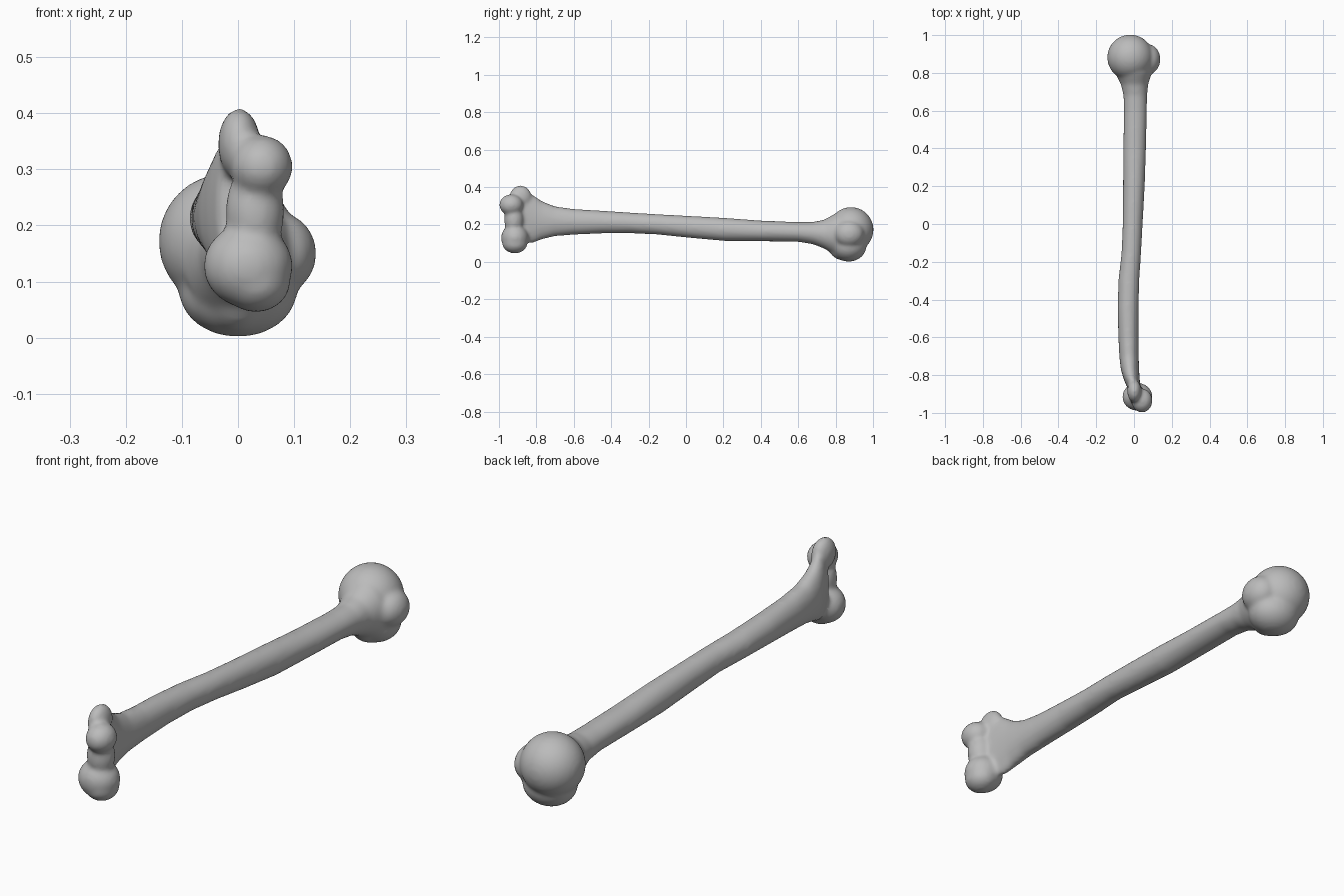
import bpy, bmesh, math
from mathutils import Matrix, Vector

old = bpy.data.objects.get("Cube")
if old:
    bpy.data.objects.remove(old, do_unlink=True)

mat = bpy.data.materials.new("bone grey")
mat.use_nodes = True
grey = (0.5, 0.5, 0.5, 1)
mat.diffuse_color = grey
mat.node_tree.nodes["Principled BSDF"].inputs["Base Color"].default_value = grey

bm = bmesh.new()


def loft(sections, n=32):
    """Closed tube along y through ellipses given as (y, left, right, bottom, top)."""
    rings = []
    for y, x0, x1, z0, z1 in sections:
        ring = []
        for i in range(n):
            a = 2 * math.pi * i / n
            ring.append(bm.verts.new(((x0 + x1) / 2 + (x1 - x0) / 2 * math.cos(a), y,
                                      (z0 + z1) / 2 + (z1 - z0) / 2 * math.sin(a))))
        rings.append(ring)
    for a, b in zip(rings, rings[1:]):
        for i in range(n):
            j = (i + 1) % n
            bm.faces.new((a[i], b[i], b[j], a[j]))
    bm.faces.new(rings[0])
    bm.faces.new(rings[-1][::-1])


def blob(center, radii, tilt=0, axis='Y'):
    """Ellipsoid lobe."""
    m = (Matrix.Translation(center) @ Matrix.Rotation(math.radians(tilt), 4, axis)
         @ Matrix.Diagonal((*radii, 1)))
    bmesh.ops.create_uvsphere(bm, u_segments=32, v_segments=20, radius=1, matrix=m)


# Shaft, flaring into both ends
loft([(-0.87, -0.035, 0.035, 0.10, 0.37), (-0.82, -0.055, 0.03, 0.10, 0.36),
      (-0.77, -0.07, 0.027, 0.12, 0.325), (-0.70, -0.078, 0.025, 0.137, 0.297),
      (-0.60, -0.083, 0.024, 0.145, 0.283), (-0.45, -0.087, 0.024, 0.152, 0.274),
      (-0.30, -0.083, 0.028, 0.153, 0.264), (-0.15, -0.066, 0.038, 0.146, 0.255),
      (0.0, -0.06, 0.046, 0.13, 0.247), (0.2, -0.058, 0.057, 0.112, 0.236),
      (0.4, -0.057, 0.064, 0.11, 0.221), (0.6, -0.054, 0.068, 0.107, 0.213),
      (0.68, -0.056, 0.07, 0.094, 0.214), (0.74, -0.07, 0.075, 0.07, 0.226),
      (0.80, -0.10, 0.095, 0.035, 0.26), (0.85, -0.10, 0.10, 0.03, 0.26)])

# Ball head and its tubercles
blob((-0.02, 0.882, 0.172), (0.122, 0.121, 0.121))
blob((0.0, 0.87, 0.085), (0.106, 0.095, 0.084))
blob((0.075, 0.872, 0.15), (0.065, 0.08, 0.072))
blob((0.0, 0.83, 0.06), (0.055, 0.07, 0.05), -25, 'X')

# Condyles: upper epicondyle, upper knuckle, narrow waist, lower knuckle
blob((0.002, -0.885, 0.345), (0.038, 0.06, 0.064))
blob((0.042, -0.935, 0.305), (0.056, 0.064, 0.056))
blob((0.03, -0.92, 0.225), (0.053, 0.052, 0.08))
blob((0.018, -0.915, 0.128), (0.08, 0.074, 0.075))
blob((0.032, -0.915, 0.1), (0.062, 0.068, 0.055))

mesh = bpy.data.meshes.new("bone")
bmesh.ops.recalc_face_normals(bm, faces=bm.faces)
bm.to_mesh(mesh)
bm.free()
mesh.materials.append(mat)
bone = bpy.data.objects.new("long_bone", mesh)
bpy.context.collection.objects.link(bone)

# Fuse the lobes into one skin and soften the joins
remesh = bone.modifiers.new("fuse", 'REMESH')
remesh.mode = 'VOXEL'
remesh.voxel_size = 0.008
remesh.use_smooth_shade = True
soften = bone.modifiers.new("soften", 'SMOOTH')
soften.factor = 0.5
soften.iterations = 14
